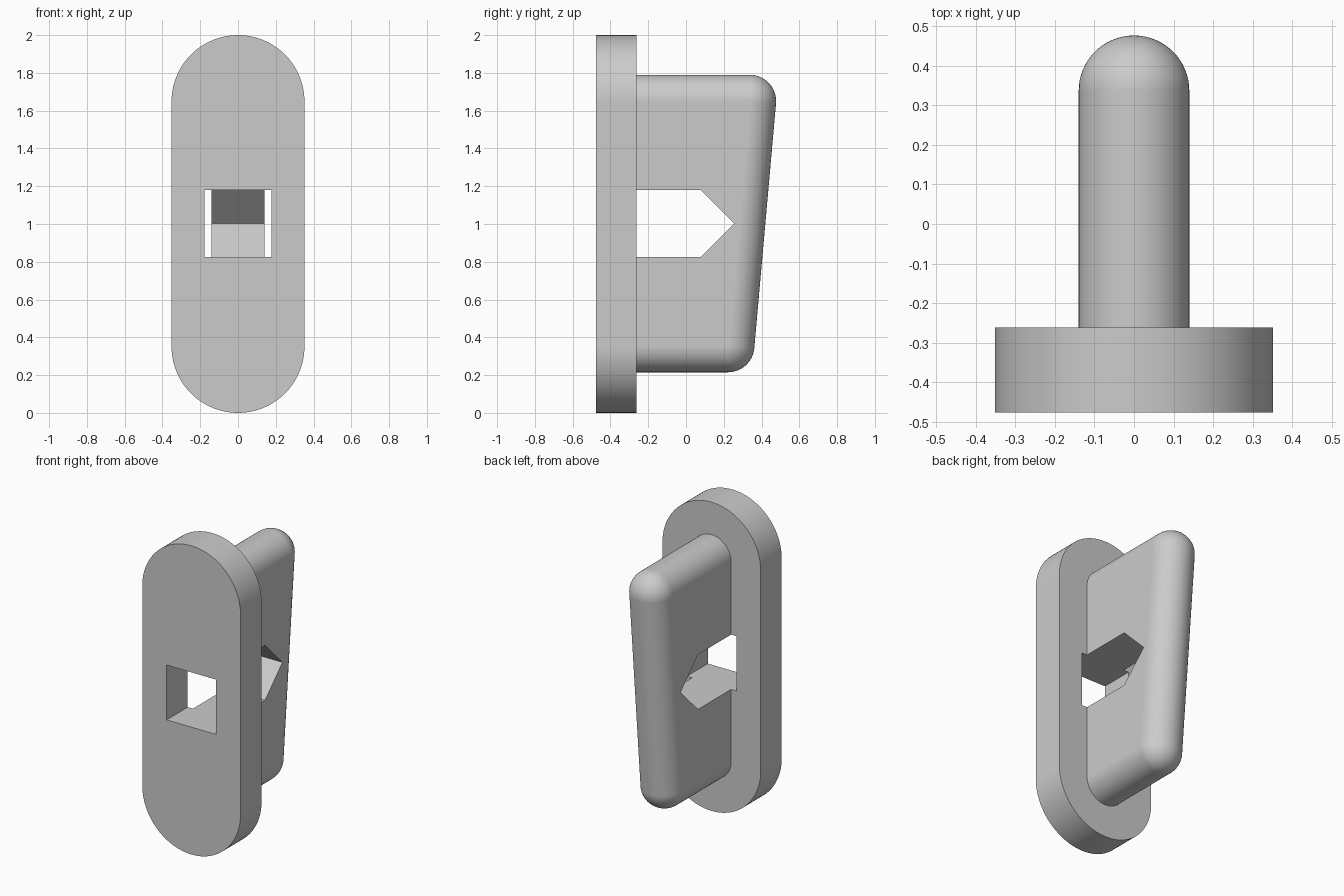
import bpy, bmesh, math
from mathutils import Matrix, Vector

cube = bpy.data.objects.get("Cube")
if cube:
    bpy.data.objects.remove(cube, do_unlink=True)

grey = bpy.data.materials.new("light_grey")
grey.use_nodes = True
GREY = (0.6, 0.6, 0.6, 1)
grey.diffuse_color = GREY
grey.node_tree.nodes["Principled BSDF"].inputs["Base Color"].default_value = GREY

FRONT, BACK = -0.477, -0.262      # plate faces
RADIUS = 0.14                     # half thickness of the fin


def make_object(name, bm):
    bmesh.ops.recalc_face_normals(bm, faces=bm.faces)
    mesh = bpy.data.meshes.new(name)
    bm.to_mesh(mesh)
    bm.free()
    obj = bpy.data.objects.new(name, mesh)
    bpy.context.collection.objects.link(obj)
    mesh.materials.append(grey)
    return obj


def prism(name, outline, direction):
    """Extrude a closed outline along a direction."""
    bm = bmesh.new()
    face = bm.faces.new([bm.verts.new(p) for p in outline])
    new = bmesh.ops.extrude_face_region(bm, geom=[face])["geom"]
    verts = [g for g in new if isinstance(g, bmesh.types.BMVert)]
    bmesh.ops.translate(bm, verts=verts, vec=direction)
    return make_object(name, bm)


def cut(obj, cutter):
    mod = obj.modifiers.new("cut", 'BOOLEAN')
    mod.operation = 'DIFFERENCE'
    mod.solver = 'EXACT'
    mod.object = cutter
    bpy.ops.object.select_all(action='DESELECT')
    obj.select_set(True)
    bpy.context.view_layer.objects.active = obj
    bpy.ops.object.modifier_apply(modifier=mod.name)
    bpy.data.objects.remove(cutter, do_unlink=True)
    bpy.ops.object.shade_smooth_by_angle(angle=math.radians(30))
    normals = obj.modifiers.new("flat_sides", 'WEIGHTED_NORMAL')
    normals.keep_sharp = True


# Stadium-shaped front plate with a square hole
half, steps = 0.352, 48
outline = []
for i in range(2 * steps + 2):
    upper = i <= steps
    a = math.pi * (i if upper else i - 1) / steps
    z = 2 - half if upper else half
    outline.append((half * math.cos(a), FRONT, z + half * math.sin(a)))
plate = prism("front_plate", outline, (0, BACK - FRONT, 0))

hole_half, hole_low, hole_high = 0.177, 0.825, 1.18
corners = [(-1, hole_low), (1, hole_low), (1, hole_high), (-1, hole_high)]
cut(plate, prism("hole_cutter", [(s * hole_half, -0.6, z) for s, z in corners], (0, 0.5, 0)))

# Fin with a fully rounded rim, wrapped around four balls
bm = bmesh.new()
for y, z in [(-0.4, 1.65), (0.337, 1.65), (0.222, 0.355), (-0.4, 0.355)]:
    place = Matrix.Translation((0, y, z)) @ Matrix.Rotation(math.pi / 2, 4, 'Y')
    bmesh.ops.create_uvsphere(bm, u_segments=64, v_segments=32, radius=RADIUS, matrix=place)
bmesh.ops.delete(bm, geom=bm.faces[:], context='FACES_ONLY')
bmesh.ops.delete(bm, geom=bm.edges[:], context='EDGES_FACES')
hull = bmesh.ops.convex_hull(bm, input=bm.verts[:])
bmesh.ops.delete(bm, geom=[v for v in bm.verts if not v.link_faces], context='VERTS')
bmesh.ops.dissolve_limit(bm, angle_limit=0.002, verts=bm.verts[:], edges=bm.edges[:])
plane = bmesh.ops.bisect_plane(bm, geom=bm.verts[:] + bm.edges[:] + bm.faces[:],
                               plane_co=Vector((0, BACK - 0.01, 0)), plane_no=Vector((0, -1, 0)),
                               clear_outer=True)
rim = [g for g in plane["geom_cut"] if isinstance(g, bmesh.types.BMEdge)]
bmesh.ops.contextual_create(bm, geom=rim)
fin = make_object("back_fin", bm)

# Pointed notch through the fin
notch = [(-0.6, hole_low), (0.077, hole_low), (0.255, 1.0025), (0.077, hole_high), (-0.6, hole_high)]
cut(fin, prism("notch_cutter", [(-0.5, y, z) for y, z in notch], (1, 0, 0)))
